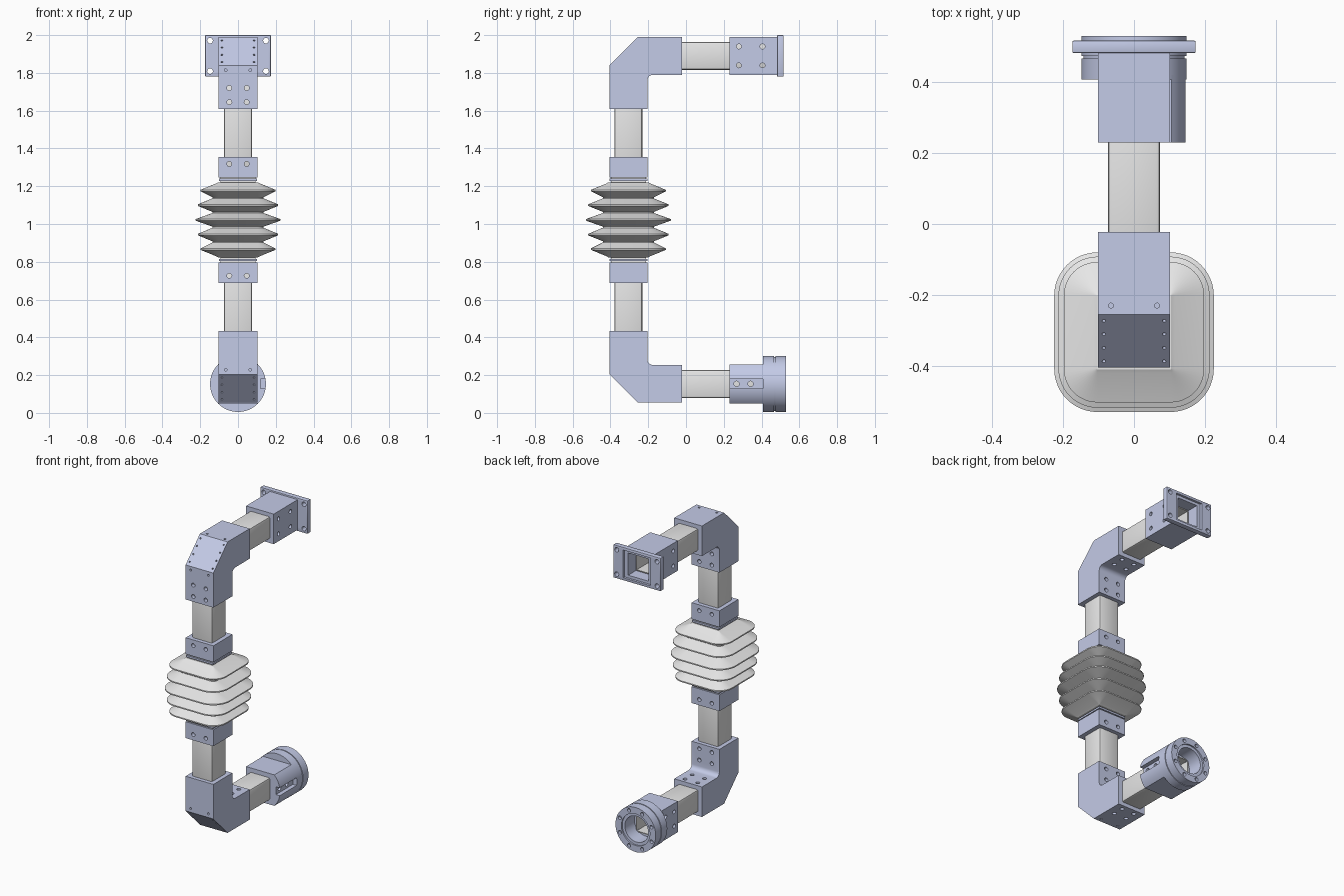
import bpy, bmesh, math
from mathutils import Matrix, Vector

if "Cube" in bpy.data.objects:
    bpy.data.objects.remove(bpy.data.objects["Cube"], do_unlink=True)


def material(name, rgb):
    m = bpy.data.materials.new(name)
    m.use_nodes = True
    m.diffuse_color = (*rgb, 1)
    m.node_tree.nodes["Principled BSDF"].inputs["Base Color"].default_value = (*rgb, 1)
    return m


BLUE = material("pale blue paint", (0.59, 0.64, 0.86))
GREY = material("light grey", (0.85, 0.85, 0.85))

COL_Y = -0.305            # axis of the column
TOP_Z, LOW_Z = 1.89, 0.153  # axes of the two horizontal arms
MID_Z = 1.022             # middle of the bellows
BODY, TUBE = 0.102, 0.074   # half widths


# ---- helpers ----
def finish(name, bm, mat=None):
    bmesh.ops.recalc_face_normals(bm, faces=bm.faces)
    me = bpy.data.meshes.new(name)
    bm.to_mesh(me)
    bm.free()
    ob = bpy.data.objects.new(name, me)
    bpy.context.collection.objects.link(ob)
    if mat:
        me.materials.append(mat)
    return ob


def add_box(bm, x, y, z):
    size = Vector((x[1] - x[0], y[1] - y[0], z[1] - z[0]))
    mid = Vector((x[0] + x[1], y[0] + y[1], z[0] + z[1])) / 2
    bmesh.ops.create_cube(bm, size=1, matrix=Matrix.Translation(mid) @ Matrix.Diagonal((*size, 1)))


def add_rod(bm, centre, axis, r, length, sides=16):
    rot = Vector((0, 0, 1)).rotation_difference(Vector(axis)).to_matrix().to_4x4()
    bmesh.ops.create_cone(bm, cap_ends=True, segments=sides, radius1=r, radius2=r,
                          depth=length, matrix=Matrix.Translation(centre) @ rot)


def box(name, x, y, z, mat, bevel=0, segments=2):
    bm = bmesh.new()
    add_box(bm, x, y, z)
    if bevel:
        bmesh.ops.bevel(bm, geom=bm.edges[:], offset=bevel, segments=segments,
                        profile=0.5, affect='EDGES')
    return finish(name, bm, mat)


def rod(name, centre, axis, r, length, mat):
    bm = bmesh.new()
    add_rod(bm, centre, axis, r, length, 64)
    return finish(name, bm, mat)


def boolean(ob, bm, operation='DIFFERENCE'):
    cutter = finish("cutter", bm)
    cutter.hide_render = True
    mod = ob.modifiers.new("cut", 'BOOLEAN')
    mod.operation, mod.object, mod.solver = operation, cutter, 'EXACT'
    bpy.context.view_layer.objects.active = ob
    bpy.ops.object.modifier_apply(modifier=mod.name)
    bpy.data.objects.remove(cutter, do_unlink=True)


def drill(ob, points, axis, r=0.013, length=0.066):
    bm = bmesh.new()
    for p in points:
        add_rod(bm, p, axis, r, length)
    boolean(ob, bm)


def grid(xs, ys, zs):
    return [(x, y, z) for x in xs for y in ys for z in zs]


def around(c, h):
    return (c - h, c + h)


PAIR = (-0.046, 0.046)
X, Y, Z = (1, 0, 0), (0, 1, 0), (0, 0, 1)
FRONT, BACK = COL_Y - BODY + 0.002, COL_Y + BODY - 0.002


# ---- elbows: chamfered outside corner, filleted inside corner ----
def elbow(name, upper):
    flip = (lambda z: z) if upper else (lambda z: 2 * MID_Z - z)
    outline = [(FRONT, 1.61), (FRONT, 1.84), (-0.255, 1.99), (-0.022, 1.99), (-0.022, 1.79)]
    for i in range(7):
        a = math.pi / 2 * (1 + i / 6)
        outline.append((BACK + 0.03 + 0.03 * math.cos(a), 1.76 + 0.03 * math.sin(a)))
    outline.append((BACK, 1.61))
    bm = bmesh.new()
    face = bm.faces.new([bm.verts.new((-BODY, y, flip(z))) for y, z in outline])
    ext = bmesh.ops.extrude_face_region(bm, geom=[face])
    verts = [v for v in ext["geom"] if isinstance(v, bmesh.types.BMVert)]
    bmesh.ops.translate(bm, verts=verts, vec=(2 * BODY, 0, 0))
    ob = finish(name, bm, BLUE)
    # fixing holes on the arm faces
    rows = [flip(1.645), flip(1.72)]
    drill(ob, grid(PAIR, [FRONT, BACK] if upper else [BACK], rows), Y)
    levels = [flip(1.79)] if upper else [flip(1.79), flip(1.99)]
    drill(ob, grid(PAIR, [-0.13, -0.057], levels), Z)
    # small screw holes around the chamfer
    drill(ob, grid((-0.065, 0.065), [FRONT], [flip(1.815)]), Y, 0.007, 0.03)
    drill(ob, grid((-0.065, 0.065), [-0.23], [flip(1.99)]), Z, 0.007, 0.03)
    slope = [(x, FRONT + 0.15 * t, flip(1.84 + 0.15 * t))
             for x in (-0.085, 0.085) for t in (0.12, 0.37, 0.63, 0.88)]
    drill(ob, slope, (0, -1, 1 if upper else -1), 0.005, 0.02)


elbow("upper_elbow", True)
elbow("lower_elbow", False)

# ---- square tubes ----
tube_x = around(0, TUBE)
for label, zs in (("upper", (1.2, 1.76)), ("lower", (0.284, 0.844))):
    box(label + "_column_tube", tube_x, around(COL_Y, TUBE), zs, GREY, 0.012)
for label, zc in (("upper", TOP_Z), ("lower", LOW_Z)):
    ob = box(label + "_arm_tube", tube_x, (-0.18, 0.43), around(zc, TUBE), GREY, 0.012)
    bm = bmesh.new()
    add_box(bm, around(0, 0.062), (0.0, 0.6), around(zc, 0.062))
    boolean(ob, bm)

# ---- couplers and stepped collars either side of the bellows ----
for label, s in (("upper", 1), ("lower", -1)):
    def span(a, b):
        return tuple(sorted((MID_Z + s * a, MID_Z + s * b)))
    ob = box(label + "_coupler", around(0, BODY), (FRONT, BACK), span(0.225, 0.334), BLUE)
    drill(ob, grid(PAIR, [FRONT, BACK], [MID_Z + s * 0.296]), Y)
    box(label + "_neck", around(0, 0.092), around(COL_Y, 0.092), span(0.18, 0.23), GREY)
    box(label + "_collar_plate", around(0, 0.1), around(COL_Y, 0.1), span(0.206, 0.218), BLUE)

# ---- bellows: rounded square rings, offset in and out ----
rings = [(0.199, 0.002), (0.193, 0.012)]
peaks = [(0.155, 0.095), (0.078, 0.11), (0.0, 0.122), (-0.078, 0.11), (-0.155, 0.095)]
for i, (z, out) in enumerate(peaks):
    rings += [(z + 0.004, out), (z - 0.004, out)]
    if i < 4:
        mid = (z + peaks[i + 1][0]) / 2
        rings += [(mid + 0.003, 0.032), (mid - 0.003, 0.032)]
rings += [(-0.193, 0.012), (-0.199, 0.002)]
bm = bmesh.new()
loops = []
for z, out in rings:
    loop = []
    for quarter in range(4):
        turn = Matrix.Rotation(quarter * math.pi / 2, 3, 'Z')
        for k in range(13):
            a = math.pi / 2 * k / 12
            p = turn @ Vector((0.103 + out * math.cos(a), 0.103 + out * math.sin(a), 0))
            loop.append(bm.verts.new((p.x, COL_Y + p.y, MID_Z + z)))
    loops.append(loop)
for a, b in zip(loops, loops[1:]):
    for i in range(len(a)):
        j = (i + 1) % len(a)
        bm.faces.new((a[i], a[j], b[j], b[i]))
bm.faces.new(loops[0])
bm.faces.new(loops[-1])
finish("bellows", bm, GREY)

# ---- upper mounting flange: square socket and four-hole plate ----
socket = box("upper_socket", around(0, BODY), (0.23, 0.485), around(TOP_Z, 0.1), BLUE)
plate = box("upper_flange_plate", around(0, 0.174), (0.482, 0.517), around(TOP_Z, 0.11), BLUE, 0.004)
bm = bmesh.new()
add_box(bm, around(0, TUBE), (0.3, 0.6), around(TOP_Z, TUBE))
boolean(socket, bm)
bm = bmesh.new()
add_box(bm, around(0, TUBE), (0.4, 0.6), around(TOP_Z, TUBE))
boolean(plate, bm)
bm = bmesh.new()
add_box(bm, around(0, 0.1), (0.502, 0.6), around(TOP_Z, 0.092))
boolean(plate, bm)
drill(socket, grid((-BODY, BODY), [0.28, 0.405], [1.84, 1.94]), X)
drill(plate, grid((-0.148, 0.148), [0.5], [TOP_Z - 0.081, TOP_Z + 0.081]), Y, 0.015, 0.2)

# ---- lower socket: part-round block with a bolted slot on its left ----
block = rod("lower_socket", (0, 0.325, LOW_Z), Y, 0.148, 0.19, BLUE)
bm = bmesh.new()
add_box(bm, (-BODY, 0.2), (0.2, 0.6), (0.05, 0.256))
boolean(block, bm, 'INTERSECT')
bm = bmesh.new()
add_box(bm, (0.118, 0.2), (0.2, 0.408), (0.128, 0.18))
boolean(block, bm)
bm = bmesh.new()
add_box(bm, around(0, TUBE), (0.3, 0.6), around(LOW_Z, TUBE))
boolean(block, bm)
drill(block, grid([0.118], [0.268, 0.342], [0.154]), X, 0.014, 0.09)
drill(block, grid([-BODY], [0.27, 0.36], [0.105, 0.2]), X)

# ---- round end cap in two rings with a shallow groove ----
for name, ys, r in (("cap_inner_ring", (0.408, 0.467), 0.148), ("cap_groove", (0.46, 0.476), 0.143),
                    ("cap_outer_ring", (0.473, 0.53), 0.148)):
    ob = rod(name, (0, sum(ys) / 2, LOW_Z), Y, r, ys[1] - ys[0], BLUE)
    bm = bmesh.new()
    add_rod(bm, (0, 0.5, LOW_Z), Y, 0.086, 0.4, 48)
    boolean(ob, bm)
    if name == "cap_outer_ring":
        bm = bmesh.new()
        add_rod(bm, (0, 0.57, LOW_Z), Y, 0.105, 0.1, 48)
        boolean(ob, bm)
        angles = [math.pi / 4 * (i + 0.5) for i in range(8)]
        drill(ob, [(0.126 * math.cos(a), 0.53, LOW_Z + 0.126 * math.sin(a)) for a in angles], Y, 0.012, 0.04)

# ---- shading ----
for ob in bpy.context.view_layer.objects:
    ob.select_set(ob.type == 'MESH')
bpy.context.view_layer.objects.active = bpy.data.objects["bellows"]
bpy.ops.object.shade_smooth_by_angle(angle=math.radians(25))
